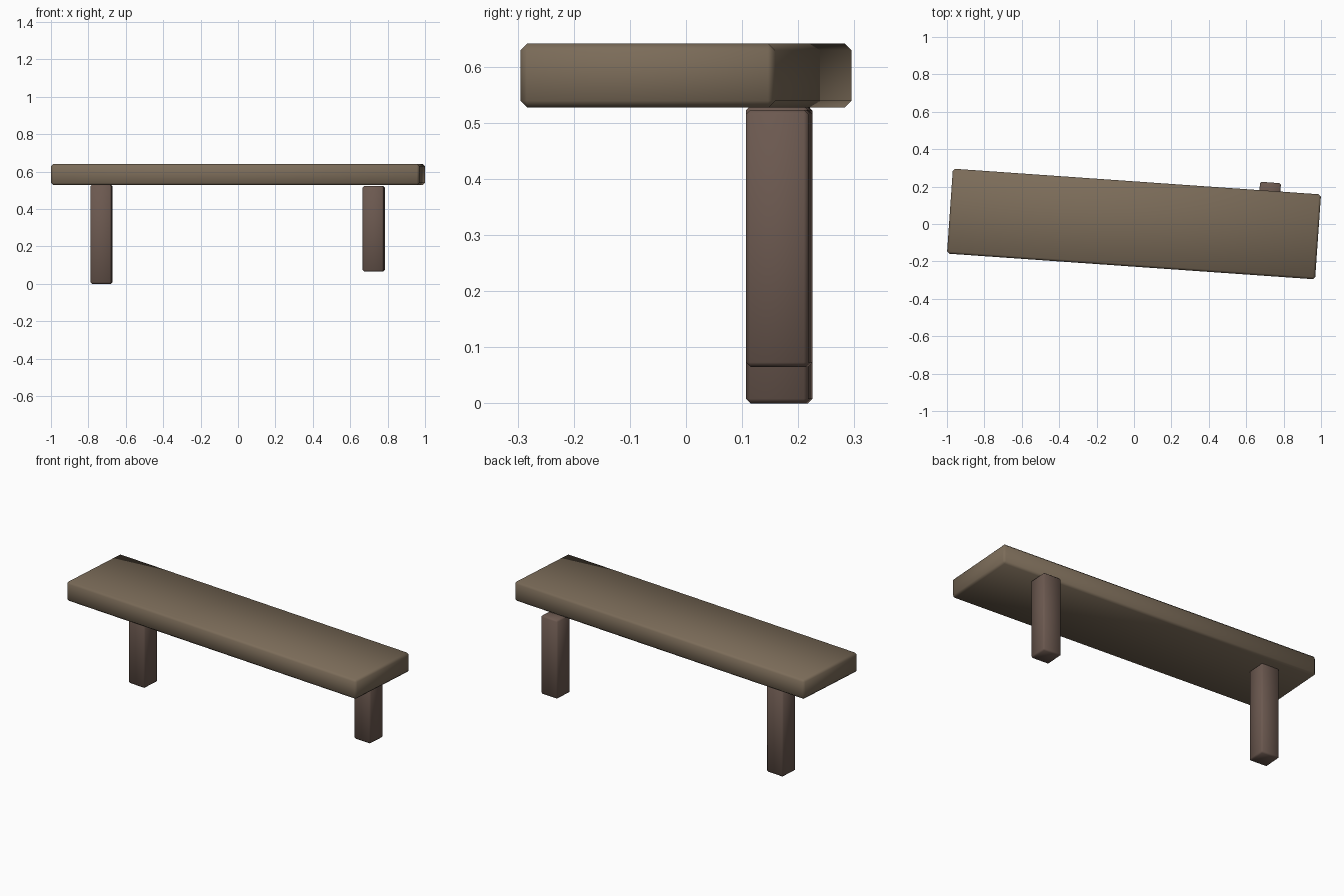
import bpy
import math

if "Cube" in bpy.data.objects:
    bpy.data.objects.remove(bpy.data.objects["Cube"])

YAW = math.radians(-4)  # whole bench is turned slightly


def material(name, rgb):
    mat = bpy.data.materials.new(name)
    mat.diffuse_color = (*rgb, 1)
    mat.use_nodes = True
    mat.node_tree.nodes["Principled BSDF"].inputs["Base Color"].default_value = mat.diffuse_color
    return mat


def beam(name, size, centre, mat, chamfer):
    """Chamfered box turned with the bench."""
    bpy.ops.mesh.primitive_cube_add(size=1, location=centre)
    ob = bpy.context.object
    ob.name = name
    ob.scale = size
    bpy.ops.object.transform_apply(location=False, rotation=False, scale=True)
    ob.rotation_euler.z = YAW
    bevel = ob.modifiers.new("chamfer", 'BEVEL')
    bevel.width = chamfer
    bevel.segments = 1
    ob.data.materials.append(mat)
    bpy.ops.object.shade_smooth()
    return ob


seat_wood = material("seat_wood", (0.20, 0.15, 0.10))
leg_wood = material("leg_wood", (0.15, 0.10, 0.08))

# Thick plank seat
beam("seat", (1.973, 0.455, 0.114), (0, 0, 0.584), seat_wood, 0.012)

# Two legs: the right one is shorter and sits higher
for name, x, low, high in (("left_leg", -0.73, 0.0, 0.53),
                           ("right_leg", 0.726, 0.065, 0.523)):
    beam(name, (0.112, 0.112, high - low), (x, 0.166, (low + high) / 2),
         leg_wood, 0.008)
